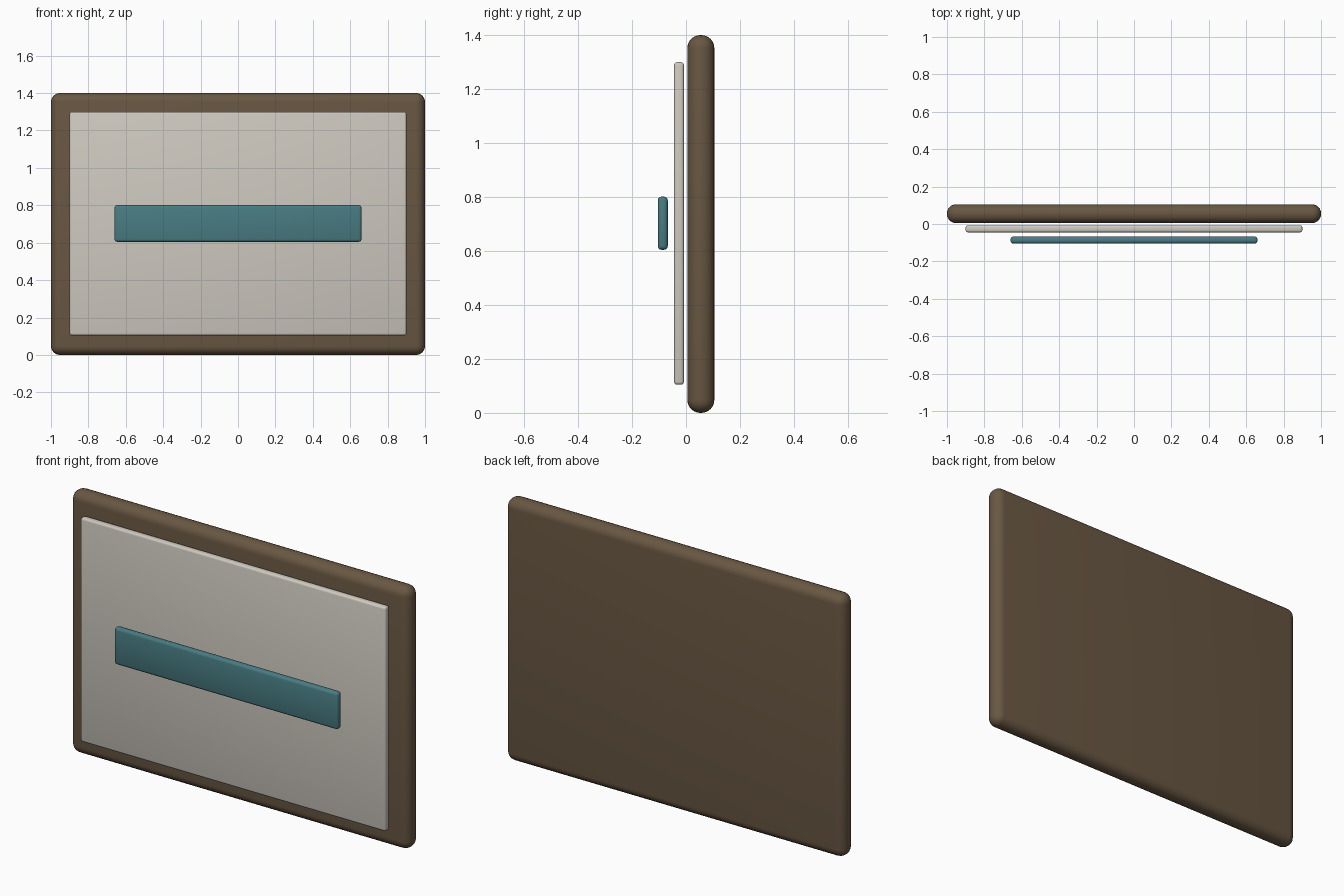
import bpy

cube = bpy.data.objects.get("Cube")
if cube:
    bpy.data.objects.remove(cube, do_unlink=True)


def material(name, colour):
    mat = bpy.data.materials.new(name)
    mat.use_nodes = True
    mat.diffuse_color = (*colour, 1)
    mat.node_tree.nodes["Principled BSDF"].inputs["Base Color"].default_value = (*colour, 1)
    return mat


def rounded_slab(name, size, centre, radius, segments, mat):
    bpy.ops.mesh.primitive_cube_add(size=1, location=centre)
    slab = bpy.context.object
    slab.name = name
    slab.scale = size
    bpy.ops.object.transform_apply(location=False, rotation=False, scale=True)
    bevel = slab.modifiers.new("Rounded edges", "BEVEL")
    bevel.width = radius
    bevel.segments = segments
    bevel.limit_method = "NONE"
    slab.data.materials.append(mat)
    bpy.ops.object.shade_smooth()
    return slab


brown = material("brown wood", (0.14, 0.095, 0.055))
cream = material("warm pale grey", (0.62, 0.59, 0.53))
teal = material("teal", (0.065, 0.2, 0.225))

# Thick backing board with fully rounded rim
rounded_slab("backing_board", (2, 0.1, 1.4), (0, 0.055, 0.7), 0.048, 6, brown)
# Pale panel floating just ahead of the board
rounded_slab("face_panel", (1.8, 0.037, 1.195), (0, -0.026, 0.702), 0.011, 3, cream)
# Teal bar floating ahead of the panel
rounded_slab("centre_bar", (1.32, 0.037, 0.197), (0, -0.086, 0.703), 0.014, 3, teal)
